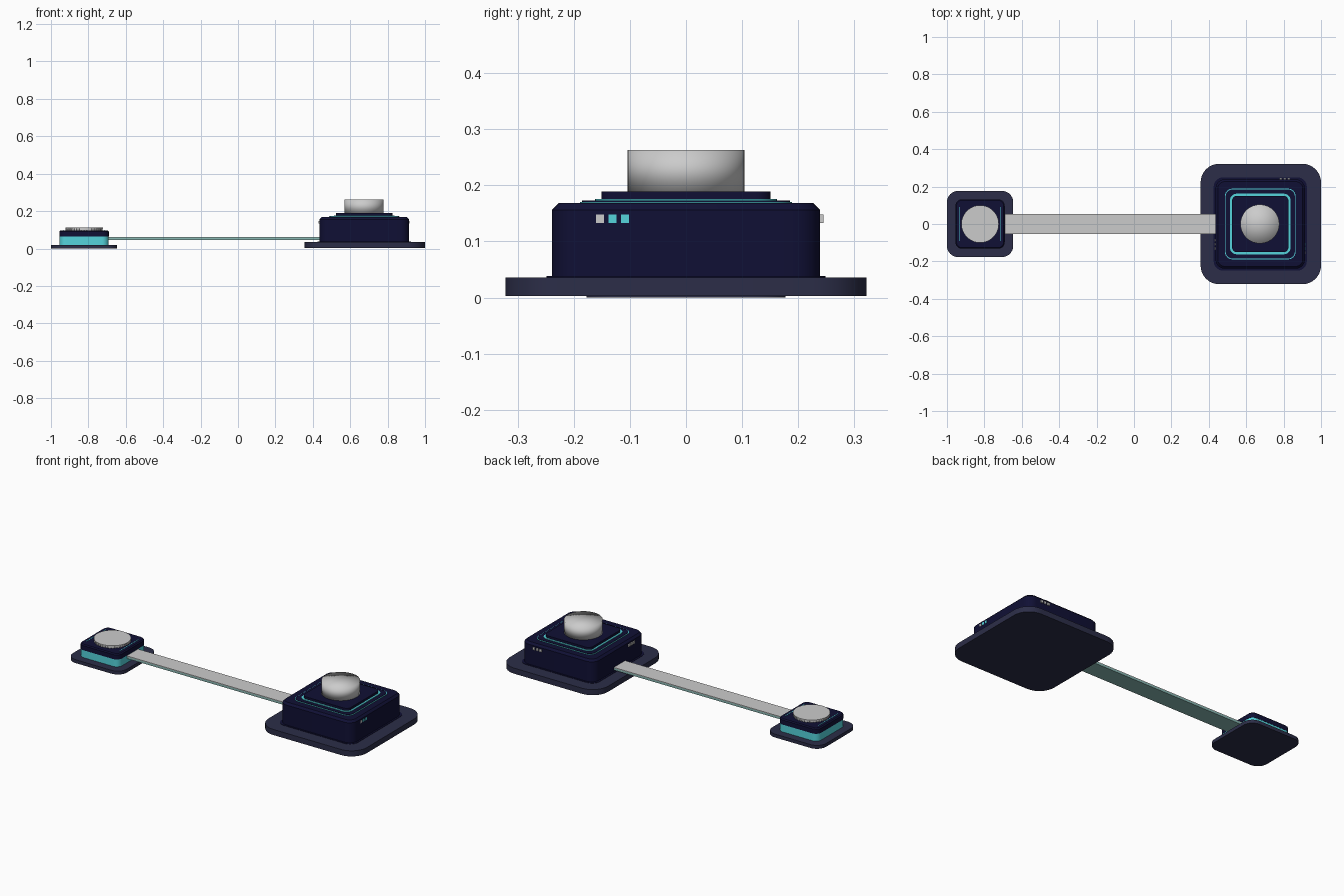
import bpy, bmesh, math

if "Cube" in bpy.data.objects:
    bpy.data.objects.remove(bpy.data.objects["Cube"])


def material(name, rgb):
    m = bpy.data.materials.new(name)
    m.diffuse_color = (*rgb, 1)
    m.use_nodes = True
    m.node_tree.nodes["Principled BSDF"].inputs["Base Color"].default_value = m.diffuse_color
    return m


NAVY = material("navy", (0.005, 0.005, 0.035))
SLATE = material("slate", (0.025, 0.027, 0.065))
TEAL = material("teal", (0.09, 0.66, 0.72))


def finish(name, bm, mat, angle=35):
    bmesh.ops.recalc_face_normals(bm, faces=bm.faces)
    me = bpy.data.meshes.new(name)
    bm.to_mesh(me)
    bm.free()
    ob = bpy.data.objects.new(name, me)
    bpy.context.collection.objects.link(ob)
    if mat:
        me.materials.append(mat)
    bpy.ops.object.select_all(action='DESELECT')
    ob.select_set(True)
    bpy.context.view_layer.objects.active = ob
    bpy.ops.object.shade_smooth_by_angle(angle=math.radians(angle))
    return ob


def slab(name, cx, half, z0, z1, r, mat, chamfer=0.0):
    """Rounded square block with an optional chamfered top edge."""
    bm = bmesh.new()

    def ring(h, rad, z):
        pts = []
        for q in range(4):
            a0 = q * math.pi / 2
            mx = (h - rad) * (1 if q in (0, 3) else -1)
            my = (h - rad) * (1 if q < 2 else -1)
            for i in range(9):
                a = a0 + i * math.pi / 16
                pts.append(bm.verts.new((cx + mx + rad * math.cos(a),
                                         my + rad * math.sin(a), z)))
        return pts

    rings = [ring(half, r, z0)]
    if chamfer:
        rings += [ring(half, r, z1 - chamfer), ring(half - chamfer, r - chamfer, z1)]
    else:
        rings.append(ring(half, r, z1))
    for a, b in zip(rings, rings[1:]):
        for i in range(len(a)):
            j = (i + 1) % len(a)
            bm.faces.new((a[i], a[j], b[j], b[i]))
    bm.faces.new(rings[0])
    bm.faces.new(rings[-1])
    return finish(name, bm, mat)


def block(name, lo, hi, mat):
    bm = bmesh.new()
    bmesh.ops.create_cube(bm, size=1)
    for v in bm.verts:
        v.co = [(a + b) / 2 + c * (b - a) for a, b, c in zip(lo, hi, v.co)]
    return finish(name, bm, mat)


def disc(name, cx, r, z0, z1, angle=35):
    bm = bmesh.new()
    bmesh.ops.create_cone(bm, cap_ends=True, cap_tris=True, segments=64,
                          radius1=r, radius2=r, depth=z1 - z0)
    bmesh.ops.translate(bm, verts=bm.verts, vec=(cx, 0, (z0 + z1) / 2))
    return finish(name, bm, None, angle)


# Large unit: foot plate, housing and stepped top with glowing seams
L = 0.675
slab("large_foot_plate", 0.678, 0.322, 0.003, 0.036, 0.10, SLATE)
slab("large_foot_gasket", L, 0.249, 0.034, 0.038, 0.05, NAVY)
slab("large_housing", L, 0.239, 0.036, 0.168, 0.05, NAVY, 0.012)
slab("large_outer_seam", L, 0.189, 0.166, 0.1705, 0.04, TEAL)
slab("large_upper_panel", L, 0.185, 0.167, 0.1725, 0.037, NAVY)
slab("large_light_ring", L, 0.162, 0.170, 0.1755, 0.035, TEAL)
slab("large_top_step", L, 0.151, 0.170, 0.189, 0.028, NAVY)

# Round knob, smooth across its rim
disc("large_knob", 0.673, 0.104, 0.188, 0.263, 180)

# Indicator squares on the right, back and left faces
for i in range(3):
    o = 0.153 - i * 0.022
    s, z0, z1 = 0.007, 0.133, 0.148
    block(f"right_indicator_{i}", (L + 0.236, -o - s, z0), (L + 0.241, -o + s, z1),
          TEAL if i else None)
    block(f"back_indicator_{i}", (L + o - s, 0.236, z0), (L + o + s, 0.245, z1), None)
    block(f"left_indicator_{i}", (L - 0.245, -o + 0.022 - s, z0),
          (L - 0.236, -o + 0.022 + s, z1), None)

# Small unit: foot plate, two-tone housing and flat dial
S = -0.823
slab("small_foot_plate", S, 0.177, 0.0, 0.020, 0.06, SLATE)
slab("small_lower_housing", S, 0.131, 0.020, 0.064, 0.035, TEAL)
slab("small_upper_housing", S, 0.132, 0.064, 0.097, 0.035, NAVY, 0.006)
for side in (-1, 1):
    x = S + side * 0.108
    block("small_seam", (x - 0.002, -0.09, 0.095), (x + 0.002, 0.09, 0.0985), TEAL)
disc("small_dial", S, 0.100, 0.107, 0.113)
disc("small_dial_core", S, 0.094, 0.096, 0.108)

# Grip teeth around the dial
bm = bmesh.new()
N = 40
for k in range(N):
    a = 2 * math.pi * k / N
    verts = bmesh.ops.create_cube(bm, size=1)["verts"]
    for v in verts:
        x, y, z = 0.095 + v.co.x * 0.008, v.co.y * 0.008, 0.102 + v.co.z * 0.012
        v.co = (S + x * math.cos(a) - y * math.sin(a),
                x * math.sin(a) + y * math.cos(a), z)
finish("small_dial_grip", bm, None)

# Connecting strip with a tinted underside
block("strip_lower", (-0.70, -0.053, 0.046), (0.44, 0.053, 0.058),
      material("strip_tint", (0.25, 0.48, 0.45)))
block("strip_top", (-0.70, -0.053, 0.058), (0.44, 0.053, 0.062), None)
